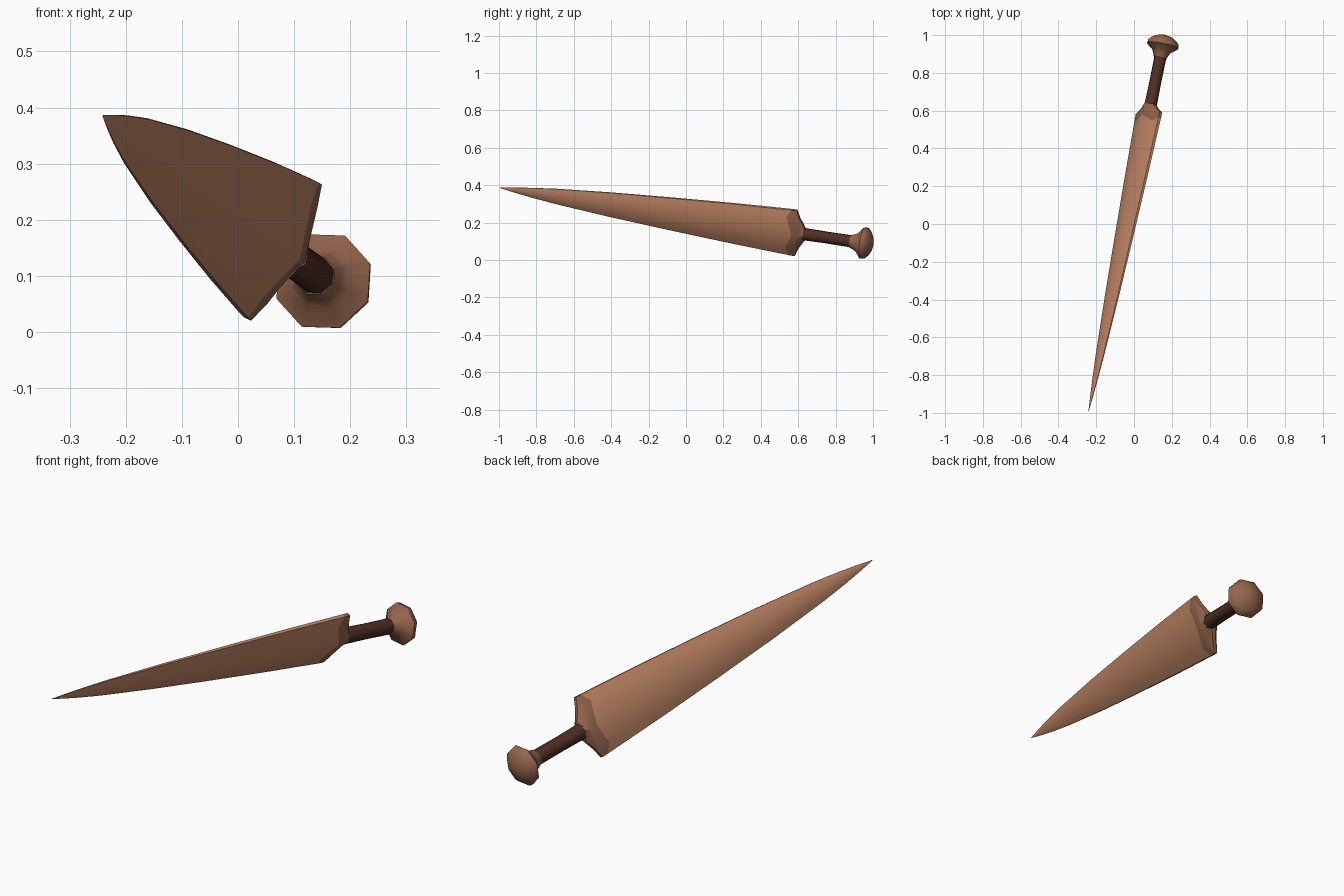
import bpy, bmesh, math
from mathutils import Vector, Matrix

if "Cube" in bpy.data.objects:
    bpy.data.objects.remove(bpy.data.objects["Cube"])

# Tilted frame of the sword: X = blade width, Y = blade thickness, Z = along axis to pommel
origin = Vector((0.153, 0.95, 0.09))
axis = Vector((0.2026, 1.0, -0.152))
unit = axis.length              # local length per unit of world y
d = axis.normalized()
w = Vector((0.46, 0.04, 0.885))
w = (w - d * w.dot(d)).normalized()
n = d.cross(w)
frame = Matrix((w, n, d)).transposed().to_4x4()
frame.translation = origin


def material(name, color):
    m = bpy.data.materials.new(name)
    m.diffuse_color = (*color, 1)
    m.use_nodes = True
    m.node_tree.nodes["Principled BSDF"].inputs["Base Color"].default_value = m.diffuse_color
    return m


light_wood = material("light_wood", (0.55, 0.245, 0.135))
mid_wood = material("mid_wood", (0.30, 0.13, 0.075))
dark_wood = material("dark_wood", (0.08, 0.028, 0.018))


def along(y):
    """Local axial position of a point on the axis at world y."""
    return (y - origin.y) * unit


def loft(name, rings, mat, angle=35):
    """Skin equal-length rings of local points and cap both ends."""
    bm = bmesh.new()
    loops = [[bm.verts.new(frame @ Vector(p)) for p in ring] for ring in rings]
    for a, b in zip(loops, loops[1:]):
        for i in range(len(a)):
            j = (i + 1) % len(a)
            bm.faces.new((a[i], a[j], b[j], b[i]))
    bm.faces.new(loops[0][::-1])
    bm.faces.new(loops[-1])
    bmesh.ops.recalc_face_normals(bm, faces=bm.faces)
    mesh = bpy.data.meshes.new(name)
    bm.to_mesh(mesh)
    bm.free()
    mesh.materials.append(mat)
    ob = bpy.data.objects.new(name, mesh)
    bpy.context.collection.objects.link(ob)
    bpy.ops.object.select_all(action='DESELECT')
    ob.select_set(True)
    bpy.context.view_layer.objects.active = ob
    bpy.ops.object.shade_smooth_by_angle(angle=math.radians(angle))
    return ob


# Lens-like blade section: (width fraction, thickness fraction, end offset)
half = [(1, 0.2, 0.01), (0.7, 0.52, -0.012), (0, 1, 0.022),
        (-0.7, 0.52, -0.012), (-1, 0.2, 0.01)]
lens = half + [(c, -t, o) for c, t, o in reversed(half)]


def section(y, h, e, wave=0):
    return [(c * h, t * e, along(y + wave * o)) for c, t, o in lens]


def circle(y, r, sides=8, phase=0.0):
    return [(r * math.cos(phase + 2 * math.pi * i / sides),
             r * math.sin(phase + 2 * math.pi * i / sides), along(y))
            for i in range(sides)]


# Blade, from tip to shoulder (distance from tip, half width)
profile = [(0, 0.001), (0.08, 0.015), (0.165, 0.028), (0.3, 0.045),
           (0.6, 0.073), (0.92, 0.097), (1.25, 0.119)]
rings = [section(t - 0.995, h, 0.29 * h) for t, h in profile]
rings.append(section(0.55, 0.136, 0.039, wave=1))
loft("blade", rings, light_wood)

# Shoulder, shrinking from the blade end to the grip
loft("shoulder", [section(0.55, 0.136, 0.039, wave=1),
                  section(0.588, 0.137, 0.039),
                  section(0.605, 0.092, 0.041),
                  section(0.633, 0.042, 0.038)], mid_wood)

# Grip
loft("grip", [circle(0.61, 0.035), circle(0.75, 0.033), circle(0.90, 0.034)],
     dark_wood, 50)

# Pommel: flared neck, octagonal rim and shallow dome
pommel = [(0.88, 0.036), (0.90, 0.044), (0.918, 0.054), (0.945, 0.09),
          (0.96, 0.088), (0.98, 0.066), (0.994, 0.038), (1.0, 0.012)]
# Phase puts one rim corner about 19 degrees above +x in the front view
ref = Vector((math.cos(math.radians(19)), 0, math.sin(math.radians(19))))
phase = math.atan2(ref.dot(n), ref.dot(w))
loft("pommel", [circle(y, r, 8, phase) for y, r in pommel], mid_wood, 50)
